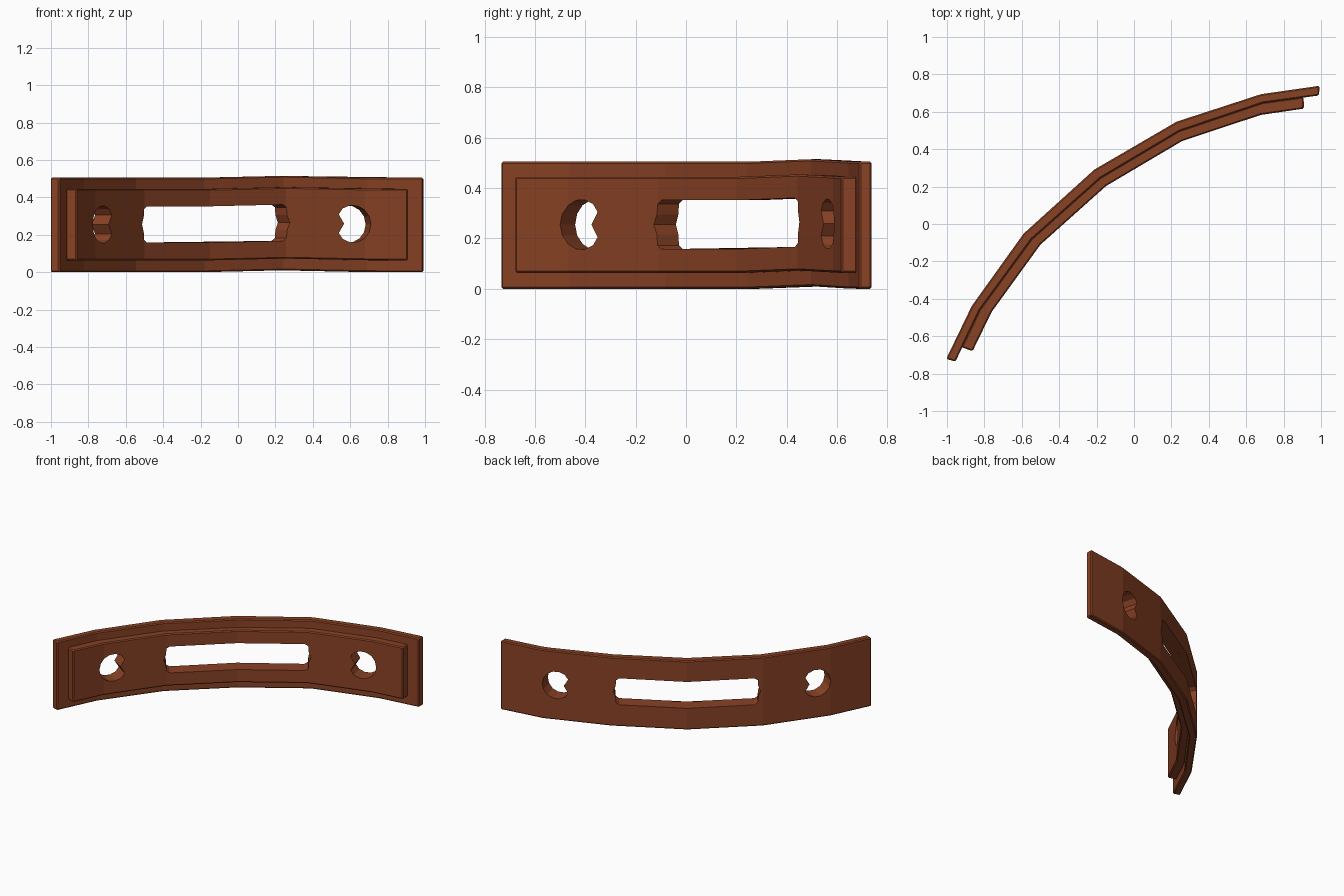
import bpy, bmesh, math
from mathutils import Matrix, Vector

if "Cube" in bpy.data.objects:
    bpy.data.objects.remove(bpy.data.objects["Cube"])

ROT = math.radians(36.2)   # the arch is built symmetric, then turned about z
MID_Z = 0.255

brown = bpy.data.materials.new("reddish brown")
brown.diffuse_color = (0.25, 0.054, 0.018, 1)
brown.use_nodes = True
brown.node_tree.nodes["Principled BSDF"].inputs["Base Color"].default_value = brown.diffuse_color


def prism(name, pts, depth):
    """Extrude a closed 3D outline along a vector."""
    bm = bmesh.new()
    a = [bm.verts.new(p) for p in pts]
    b = [bm.verts.new(Vector(p) + Vector(depth)) for p in pts]
    n = len(pts)
    bm.faces.new(a)
    bm.faces.new(b[::-1])
    for i in range(n):
        bm.faces.new((a[i], b[i], b[(i + 1) % n], a[(i + 1) % n]))
    bmesh.ops.recalc_face_normals(bm, faces=bm.faces)
    me = bpy.data.meshes.new(name)
    bm.to_mesh(me)
    bm.free()
    ob = bpy.data.objects.new(name, me)
    bpy.context.collection.objects.link(ob)
    return ob


def mirrored(half):
    """Full symmetric line from its right half (first point on the axis)."""
    return [(-x, y) for x, y in half[:0:-1]] + half


def arch(name, outer, inner, z0, z1):
    line = mirrored(outer) + mirrored(inner)[::-1]
    ob = prism(name, [(x, y, z0) for x, y in line], (0, 0, z1 - z0))
    ob.data.materials.append(brown)
    bev = ob.modifiers.new("edge", 'BEVEL')
    bev.width, bev.segments = 0.007, 1
    bev.limit_method, bev.angle_limit = 'ANGLE', math.radians(45)
    return ob


# curved plates
back_plate = arch("back_plate",
                  [(0, .36), (.507, .307), (.958, .159), (1.236, .011)],
                  [(0, .303), (.49, .256), (.938, .114), (1.205, -.03)], 0, .505)
front_plate = arch("front_plate",
                   [(0, .308), (.49, .261), (.938, .119), (1.133, .013)],
                   [(0, .252), (.47, .206), (.892, .070), (1.098, -.039)], .063, .445)

# central slot cutter with pointed ends
end = [(.45, -.097), (.472, -.082), (.475, -.04), (.49, 0),
       (.475, .04), (.472, .082), (.45, .097)]
slot = end + [(-a, z) for a, z in end[::-1]]
cutters = [prism("slot_cutter", [(a, -.2, MID_Z + z) for a, z in slot], (0, 1, 0))]

# round hole cutters with a notch facing the centre
hole = [(.1 * math.cos(math.radians(t)), .1 * math.sin(math.radians(t)))
        for t in range(-125, 126, 25)]
hole += [(-.08, .05), (-.05, 0), (-.08, -.05)]
tilt = math.radians(21)
along = Vector((math.cos(tilt), -math.sin(tilt), 0))
normal = Vector((math.sin(tilt), math.cos(tilt), 0))
for side in (1, -1):
    base = Vector((.828, .09, MID_Z)) - normal * .3
    pts = [base + along * a + Vector((0, 0, z)) for a, z in hole]
    pts = [(side * p.x, p.y, p.z) for p in pts]
    cutters.append(prism("hole_cutter", pts, (side * normal.x * .7, normal.y * .7, 0)))

for c in cutters:
    c.hide_render = True
plates = (back_plate, front_plate)
for ob in plates:
    for c in cutters:
        m = ob.modifiers.new("cut", 'BOOLEAN')
        m.operation, m.object, m.solver = 'DIFFERENCE', c, 'EXACT'

# bake the cuts, add the slight rise right of centre, turn into place
dg = bpy.context.evaluated_depsgraph_get()
for ob in plates:
    me = bpy.data.meshes.new_from_object(ob.evaluated_get(dg))
    ob.modifiers.clear()
    ob.data = me
    for v in me.vertices:
        v.co.z += .010 * max(0, 1 - abs(v.co.x - .49) / .48)
    me.transform(Matrix.Rotation(ROT, 4, 'Z'))
for c in cutters:
    bpy.data.objects.remove(c)
